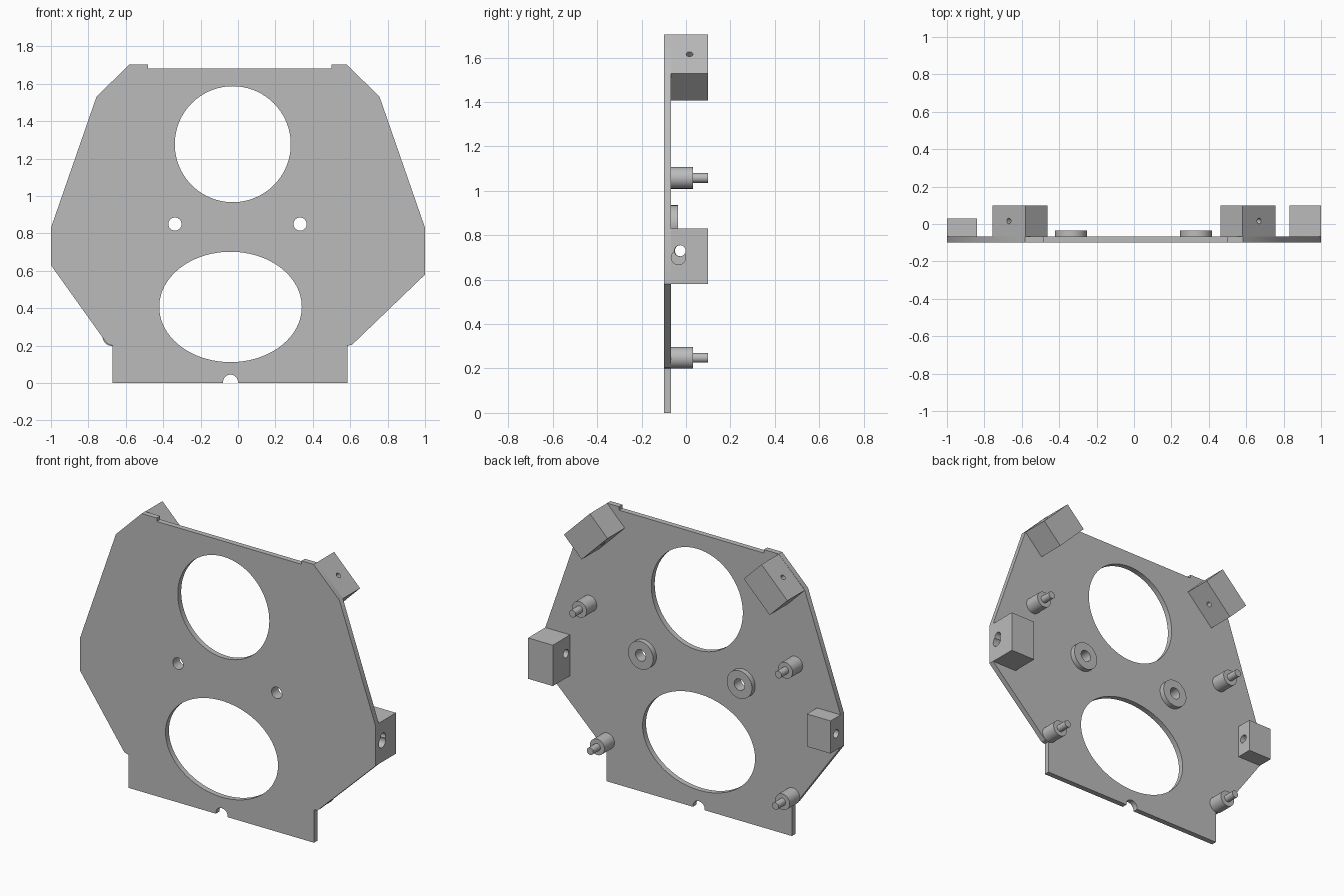
import bpy, bmesh
from math import sin, cos, pi, radians

cube = bpy.data.objects.get("Cube")
if cube:
    bpy.data.objects.remove(cube, do_unlink=True)

grey = bpy.data.materials.new("light_grey")
grey.use_nodes = True
GREY = (0.5, 0.5, 0.5, 1)
grey.diffuse_color = GREY
grey.node_tree.nodes["Principled BSDF"].inputs["Base Color"].default_value = GREY

BACK = 0.1            # deepest y reached by blocks and pins
FACE = -0.067         # back surface of the plate
UPRIGHT = (pi / 2, 0, 0)


def ring(cx, cy, rx, ry=None, n=64):
    ry = ry or rx
    return [(cx + rx * cos(2 * pi * i / n), cy + ry * sin(2 * pi * i / n)) for i in range(n)]


def extrude(name, loops, depth, location, rotation=UPRIGHT):
    """Solid from an outline and its holes, centred on its own z axis."""
    curve = bpy.data.curves.new(name, "CURVE")
    curve.dimensions = "2D"
    curve.fill_mode = "BOTH"
    curve.extrude = depth / 2
    for loop in loops:
        spline = curve.splines.new("POLY")
        spline.points.add(len(loop) - 1)
        for point, (x, y) in zip(spline.points, loop):
            point.co = (x, y, 0, 1)
        spline.use_cyclic_u = True
    temp = bpy.data.objects.new(name + "_profile", curve)
    bpy.context.collection.objects.link(temp)
    graph = bpy.context.evaluated_depsgraph_get()
    mesh = bpy.data.meshes.new_from_object(temp.evaluated_get(graph))
    bpy.data.objects.remove(temp, do_unlink=True)
    bpy.data.curves.remove(curve)

    bm = bmesh.new()
    bm.from_mesh(mesh)
    bmesh.ops.remove_doubles(bm, verts=bm.verts, dist=0.0001)
    bmesh.ops.recalc_face_normals(bm, faces=bm.faces)
    bm.to_mesh(mesh)
    bm.free()
    mesh.name = name
    mesh.materials.clear()
    mesh.materials.append(grey)
    obj = bpy.data.objects.new(name, mesh)
    bpy.context.collection.objects.link(obj)
    obj.location, obj.rotation_euler = location, rotation
    smooth(obj)
    return obj


def smooth(obj):
    bpy.ops.object.select_all(action="DESELECT")
    obj.select_set(True)
    bpy.context.view_layer.objects.active = obj
    bpy.ops.object.shade_smooth_by_angle(angle=radians(30))


def post(name, x, z, radius, y0, y1, bore=None):
    """Round part standing along y."""
    loops = [ring(0, 0, radius, n=40)]
    if bore:
        loops.append(ring(0, 0, bore, n=40))
    return extrude(name, loops, y1 - y0, (x, (y0 + y1) / 2, z))


def block(name, x, z, angle, half, y1, depth, hole):
    """Box on the plate's back, with a hole along its tilted axis."""
    box = [(-half, FACE), (half, FACE), (half, y1), (-half, y1)]
    return extrude(name, [box, ring(*hole, n=32)], depth, (x, 0, z), (0, radians(angle), 0))


# Plate with round and oval windows, boss holes and cable notch
notch = [(-0.04 - 0.04 * cos(pi * i / 16), 0.005 + 0.04 * sin(pi * i / 16)) for i in range(17)]
outline = [(-0.67, 0), (-0.08, 0)] + notch + [
    (0, 0), (0.585, 0), (0.585, 0.2), (0.61, 0.205), (1, 0.58), (1, 0.83),
    (0.757, 1.53), (0.582, 1.703), (0.5, 1.703), (0.5, 1.682),
    (-0.48, 1.682), (-0.48, 1.703), (-0.582, 1.703), (-0.757, 1.53),
    (-1, 0.83), (-1, 0.63), (-0.70, 0.21), (-0.67, 0.2)]
BOSSES = {"left": 0.332, "right": -0.337}
windows = [ring(-0.028, 1.277, 0.31, n=96), ring(-0.04, 0.407, 0.381, 0.295, n=96)]
boss_holes = [ring(x, 0.85, 0.035, n=40) for x in BOSSES.values()]
extrude("plate", [outline] + windows + boss_holes, FACE + 0.1, (0, (FACE - 0.1) / 2, 0))

# Ring bosses around the two small holes
for side, x in BOSSES.items():
    post(side + "_boss", x, 0.85, 0.085, FACE, -0.035, bore=0.035)

# Stepped standoffs
for name, x, z in [("upper_left", 0.70, 1.058), ("upper_right", -0.695, 1.058),
                   ("lower_left", 0.58, 0.248), ("lower_right", -0.675, 0.248)]:
    post(name + "_standoff", x, z, 0.049, FACE, 0.031)
    post(name + "_pin", x, z, 0.022, 0.031, BACK)

# Tilted corner blocks
for side, s in [("left", 1), ("right", -1)]:
    block(side + "_corner_block", s * 0.609, 1.555, s * 45, 0.124, BACK, 0.17, (0, 0.016, 0.015))

# Side blocks
block("right_side_block", -0.92, 0.73, -90, 0.1, 0.03, 0.16, (0, -0.025, 0.025))
left_block = block("left_side_block", 0.916, 0.705, 90, 0.125, BACK, 0.168, (-0.025, -0.027, 0.025))

# Wider counterbore in the left side block
cutter = extrude("counterbore_cutter", [ring(0, -0.034, 0.0325, n=40)], 0.16,
                 (1, 0, 0.7), (0, pi / 2, 0))
cut = left_block.modifiers.new("counterbore", "BOOLEAN")
cut.operation, cut.solver, cut.object = "DIFFERENCE", "EXACT", cutter
bpy.context.view_layer.objects.active = left_block
bpy.ops.object.modifier_apply(modifier=cut.name)
bpy.data.objects.remove(cutter, do_unlink=True)
smooth(left_block)
